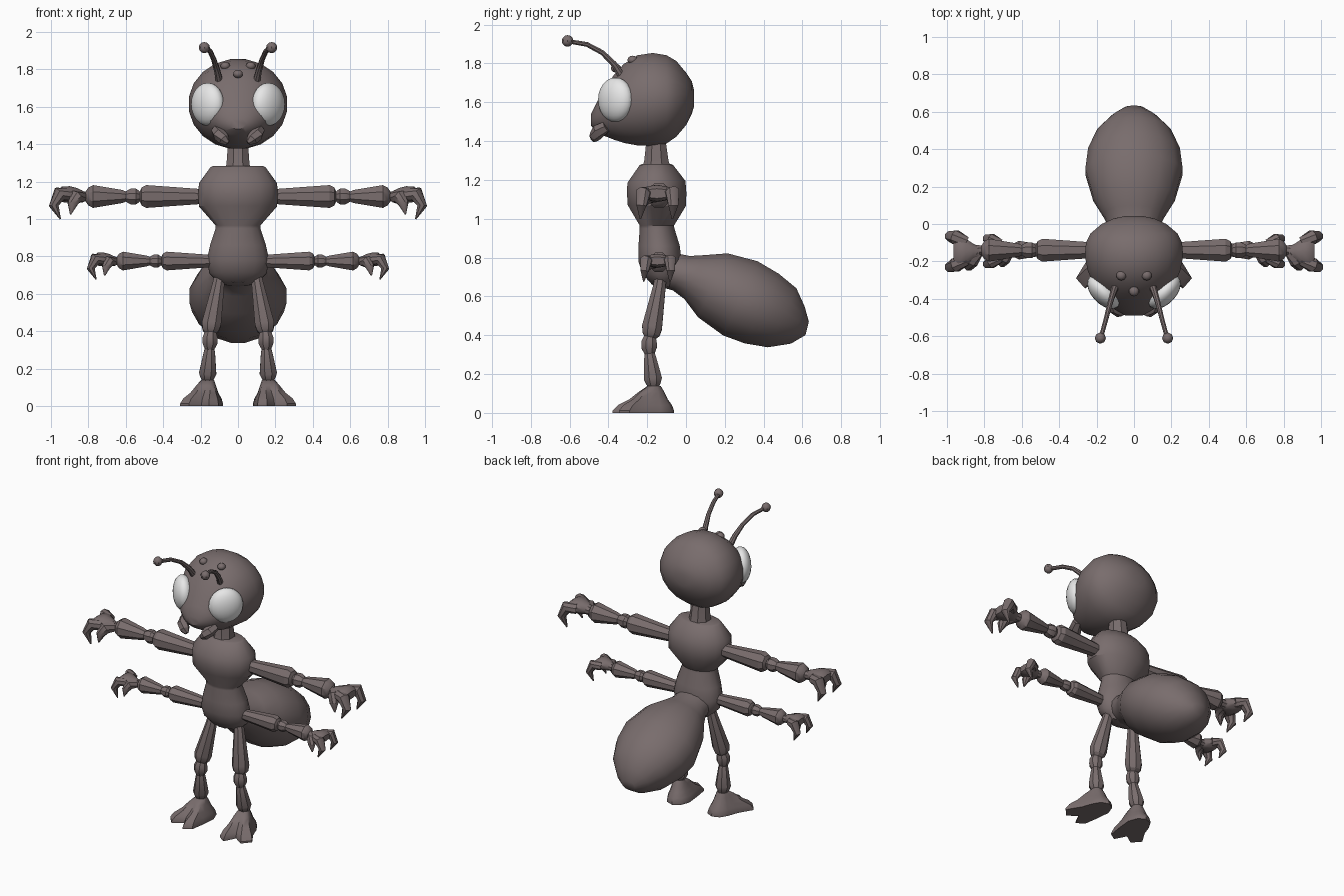
import bpy, bmesh, math
from mathutils import Vector, Matrix


def material(name, rgb):
    m = bpy.data.materials.new(name)
    m.diffuse_color = (*rgb, 1)
    return m


BROWN = material("shell_brown", (0.19, 0.152, 0.152))
WHITE = material("eye_white", (0.8, 0.8, 0.8))


def finish(name, bm, mat, angle=40):
    bmesh.ops.recalc_face_normals(bm, faces=bm.faces)
    mesh = bpy.data.meshes.new(name)
    bm.to_mesh(mesh)
    bm.free()
    mesh.materials.append(mat)
    ob = bpy.data.objects.new(name, mesh)
    bpy.context.collection.objects.link(ob)
    bpy.ops.object.select_all(action='DESELECT')
    ob.select_set(True)
    bpy.context.view_layer.objects.active = ob
    bpy.ops.object.shade_smooth_by_angle(angle=math.radians(angle))
    return ob


def skin(name, rings, mat=BROWN, angle=40):
    """Bridge equal-length point rings and cap both ends."""
    bm = bmesh.new()
    rows = [[bm.verts.new(p) for p in r] for r in rings]
    n = len(rows[0])
    for a, b in zip(rows, rows[1:]):
        for i in range(n):
            j = (i + 1) % n
            bm.faces.new((a[i], a[j], b[j], b[i]))
    bm.faces.new(rows[0])
    bm.faces.new(rows[-1])
    return finish(name, bm, mat, angle)


def ellipse(c, u, v, n):
    c, u, v = Vector(c), Vector(u), Vector(v)
    t = [math.tau * (i + 0.5) / n for i in range(n)]
    return [c + u * math.cos(a) + v * math.sin(a) for a in t]


def body(name, sections, n=16, angle=40):
    """Sections across the centre plane: (y1, z1, y2, z2, half width)."""
    rings = []
    for y1, z1, y2, z2, w in sections:
        a, b = Vector((0, y1, z1)), Vector((0, y2, z2))
        rings.append(ellipse((a + b) / 2, (w, 0, 0), (a - b) / 2, n))
    return skin(name, rings, angle=angle)


def tube(name, pts, radii, n=8, ref=(0, 1, 0), angle=40):
    pts = [Vector(p) for p in pts]
    rings = []
    for i, p in enumerate(pts):
        t = (pts[min(i + 1, len(pts) - 1)] - pts[max(i - 1, 0)]).normalized()
        u = Vector(ref)
        u = (u - t * u.dot(t)).normalized()
        rings.append(ellipse(p, u * radii[i], t.cross(u) * radii[i], n))
    return skin(name, rings, angle=angle)


def ball(name, c, axes, mat=BROWN, seg=16, rows=10):
    bm = bmesh.new()
    bmesh.ops.create_uvsphere(bm, u_segments=seg, v_segments=rows, radius=1)
    m = Matrix([Vector(a) for a in axes]).transposed()
    for v in bm.verts:
        v.co = m @ v.co + Vector(c)
    return finish(name, bm, mat)


# head, running from the back to the snout
head = [(.042, 1.66, .042, 1.58, .05), (.03, 1.71, .03, 1.54, .11),
        (0, 1.755, 0, 1.48, .175), (-.05, 1.815, -.05, 1.42, .235),
        (-.10, 1.845, -.10, 1.385, .26), (-.17, 1.857, -.17, 1.372, .266),
        (-.25, 1.845, -.25, 1.375, .25), (-.32, 1.80, -.32, 1.388, .22),
        (-.37, 1.745, -.37, 1.405, .188), (-.42, 1.67, -.42, 1.425, .148),
        (-.46, 1.60, -.46, 1.45, .10), (-.49, 1.54, -.49, 1.48, .045)]
body("head", head, 20)

# neck
body("neck", [(-.235, 1.25, -.07, 1.25, .075), (-.22, 1.30, -.085, 1.30, .066),
              (-.205, 1.43, -.105, 1.43, .056)], 8, 30)

# upper and lower trunk as one skin
body("trunk", [(-.225, 1.283, -.08, 1.283, .135), (-.24, 1.277, -.065, 1.277, .15),
               (-.305, 1.185, 0, 1.195, .213), (-.307, 1.13, .005, 1.13, .217),
               (-.303, 1.07, .002, 1.065, .213), (-.24, .965, -.06, .965, .122),
               (-.24, .95, -.058, .95, .122), (-.247, .86, -.03, .86, .152),
               (-.247, .78, -.02, .78, .17), (-.225, .715, -.03, .70, .155),
               (-.18, .665, -.07, .645, .10), (-.15, .65, -.10, .64, .05)], 16, 35)

# abdomen
body("abdomen", [(-.08, .83, -.18, .66, .12), (.02, .81, -.07, .63, .13),
                 (.10, .815, -.01, .585, .165), (.215, .825, .06, .49, .222),
                 (.37, .785, .19, .395, .265), (.48, .72, .30, .355, .25),
                 (.57, .645, .42, .335, .20), (.612, .55, .54, .355, .12),
                 (.633, .47, .615, .40, .05)], 16, 45)

# small bump in the middle of the forehead
ball("forehead_bump_mid", (0, -.36, 1.775), ((.027, 0, 0), (0, .027, 0), (0, 0, .022)), seg=10, rows=6)


def arm(side, label, x0, z0, k):
    """Whole arm; k scales it, x0 and z0 place the shoulder."""
    def P(x, y, z):
        return (side * (x0 + (x - .22) * k), -.14 + y * k, z0 + z * k)

    # limb with swollen segment ends and an elbow
    prof = [(.14, .04), (.22, .045), (.49, .066), (.515, .052), (.525, .03),
            (.545, .045), (.575, .045), (.60, .03), (.62, .038), (.775, .066),
            (.80, .052), (.815, .028), (.85, .03)]
    tube(label + "_arm", [P(x, 0, 0) for x, r in prof], [r * k for x, r in prof], 8, angle=30)
    # palm
    palm = [(.825, .03, .028, 0), (.86, .048, .04, .005), (.90, .075, .045, .01),
            (.94, .09, .042, .012), (.965, .075, .025, .01)]
    skin(label + "_palm", [ellipse(P(x, -.01, z), (0, a * k, 0), (0, 0, b * k), 10)
                           for x, a, b, z in palm])
    # claws curling downward
    claws = {"rear_claw": [(.90, .04, .01), (.955, .07, .015), (.985, .075, -.05), (.95, .07, -.12)],
             "front_claw": [(.90, -.05, .01), (.955, -.08, .01), (.985, -.09, -.05), (.95, -.095, -.12)],
             "thumb": [(.84, -.01, 0), (.87, -.06, -.005), (.885, -.085, -.04), (.895, -.09, -.095)]}
    for cname, pts in claws.items():
        tube(label + "_" + cname, [P(*p) for p in pts], [r * k for r in (.035, .04, .028, .004)], 8)


# foot outline: heel, inner edge, two toes with a notch, outer edge
FOOT = [(.15, -.062), (.105, -.085), (.08, -.15), (.09, -.25), (.105, -.345), (.155, -.378),
        (.195, -.30), (.262, -.345), (.31, -.29), (.255, -.20), (.23, -.13), (.20, -.08)]

for s, tag in ((-1, "right"), (1, "left")):
    # eye
    ball(tag + "_eye", (s * .162, -.363, 1.613),
         ((s * .075, .08, 0), (s * .047, -.043, 0), (0, 0, .115)), WHITE, 20, 12)
    # forehead bump
    ball(tag + "_forehead_bump", (s * .068, -.275, 1.818),
         ((.027, 0, 0), (0, .027, 0), (0, 0, .022)), seg=10, rows=6)
    # antenna and its knob
    tube(tag + "_antenna", [(s * .10, -.335, 1.74), (s * .112, -.37, 1.795), (s * .13, -.43, 1.855),
                            (s * .15, -.51, 1.898), (s * .178, -.61, 1.915)],
         [.02, .017, .014, .013, .012], 8, (1, 0, 0))
    ball(tag + "_antenna_knob", (s * .18, -.61, 1.916),
         ((.03, 0, 0), (0, .03, 0), (0, 0, .03)), seg=8, rows=6)
    # mandible
    tube(tag + "_mandible", [(s * .115, -.41, 1.475), (s * .10, -.45, 1.452),
                             (s * .075, -.47, 1.425), (s * .055, -.475, 1.405)],
         [.03, .037, .032, .014], 6, (0, 0, 1), 30)
    # arms
    arm(s, tag + "_upper", .22, 1.12, 1.0)
    arm(s, tag + "_lower", .16, .775, .82)
    # leg with knee and ankle
    leg = [(.095, -.13, .71, .03), (.105, -.137, .65, .035), (.142, -.175, .44, .056),
           (.146, -.18, .405, .048), (.147, -.185, .39, .034), (.149, -.19, .365, .043),
           (.150, -.19, .335, .043), (.152, -.187, .305, .028), (.153, -.185, .285, .033),
           (.162, -.17, .175, .05), (.163, -.168, .15, .04), (.163, -.167, .13, .028), (.163, -.167, .08, .03)]
    tube(tag + "_leg", [(s * x, y, z) for x, y, z, r in leg], [r for *p, r in leg], 8, angle=30)
    # foot, blending the sole outline up to the ankle
    rings = []
    for z, b in ((0, 0), (.012, 0), (.04, .15), (.07, .47), (.11, .75), (.138, 1)):
        ring = []
        for i, (x, y) in enumerate(FOOT):
            a = math.pi / 2 + math.tau * i / len(FOOT)
            ax, ay = .163 + .035 * math.cos(a), -.165 + .035 * math.sin(a)
            ring.append((s * (x + (ax - x) * b), y + (ay - y) * b, z))
        rings.append(ring)
    skin(tag + "_foot", rings)
